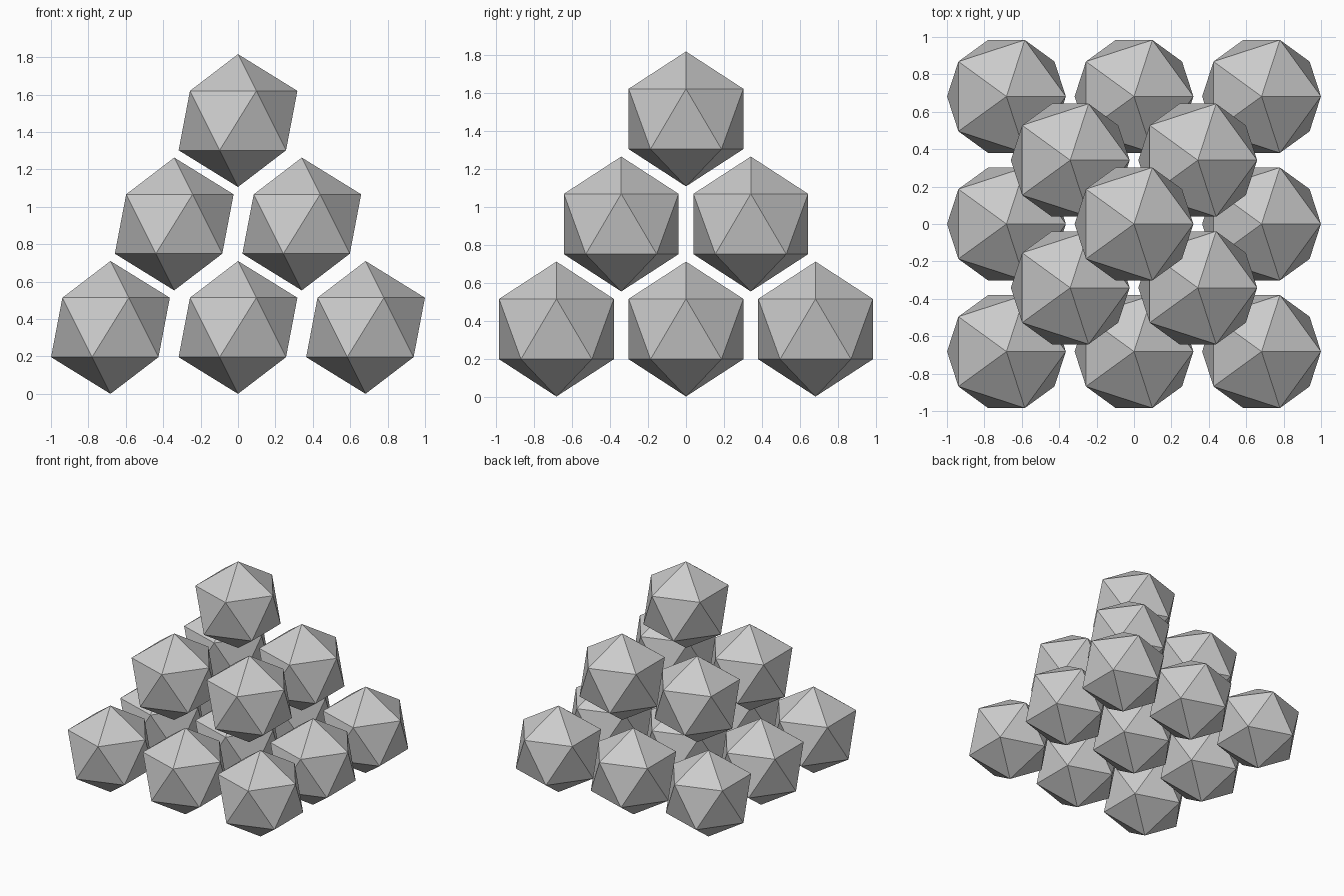
import bpy

cube = bpy.data.objects.get("Cube")
if cube:
    bpy.data.objects.remove(cube, do_unlink=True)

RADIUS = 0.355    # each twenty-sided ball
SPACING = 0.682   # between neighbours in a layer
RISE = 0.553      # between layers

# Plain grey shared by every ball
grey = bpy.data.materials.new("plain grey")
grey.use_nodes = True
colour = (0.6, 0.6, 0.6, 1)
grey.diffuse_color = colour
grey.node_tree.nodes["Principled BSDF"].inputs["Base Color"].default_value = colour


def add_ball(name, location):
    bpy.ops.mesh.primitive_ico_sphere_add(subdivisions=1, radius=RADIUS, location=location)
    ball = bpy.context.object
    ball.name = name
    ball.data.name = name
    ball.data.materials.append(grey)
    bpy.ops.object.shade_flat()


# Square layers of three, two and one balls per side, each nested on the one below
for level, layer in enumerate(("bottom", "middle", "top")):
    count = 3 - level
    offset = (count - 1) / 2
    for row in range(count):
        for column in range(count):
            add_ball(f"{layer}_ball_{row + 1}_{column + 1}",
                     ((column - offset) * SPACING,
                      (row - offset) * SPACING,
                      RADIUS + level * RISE))
